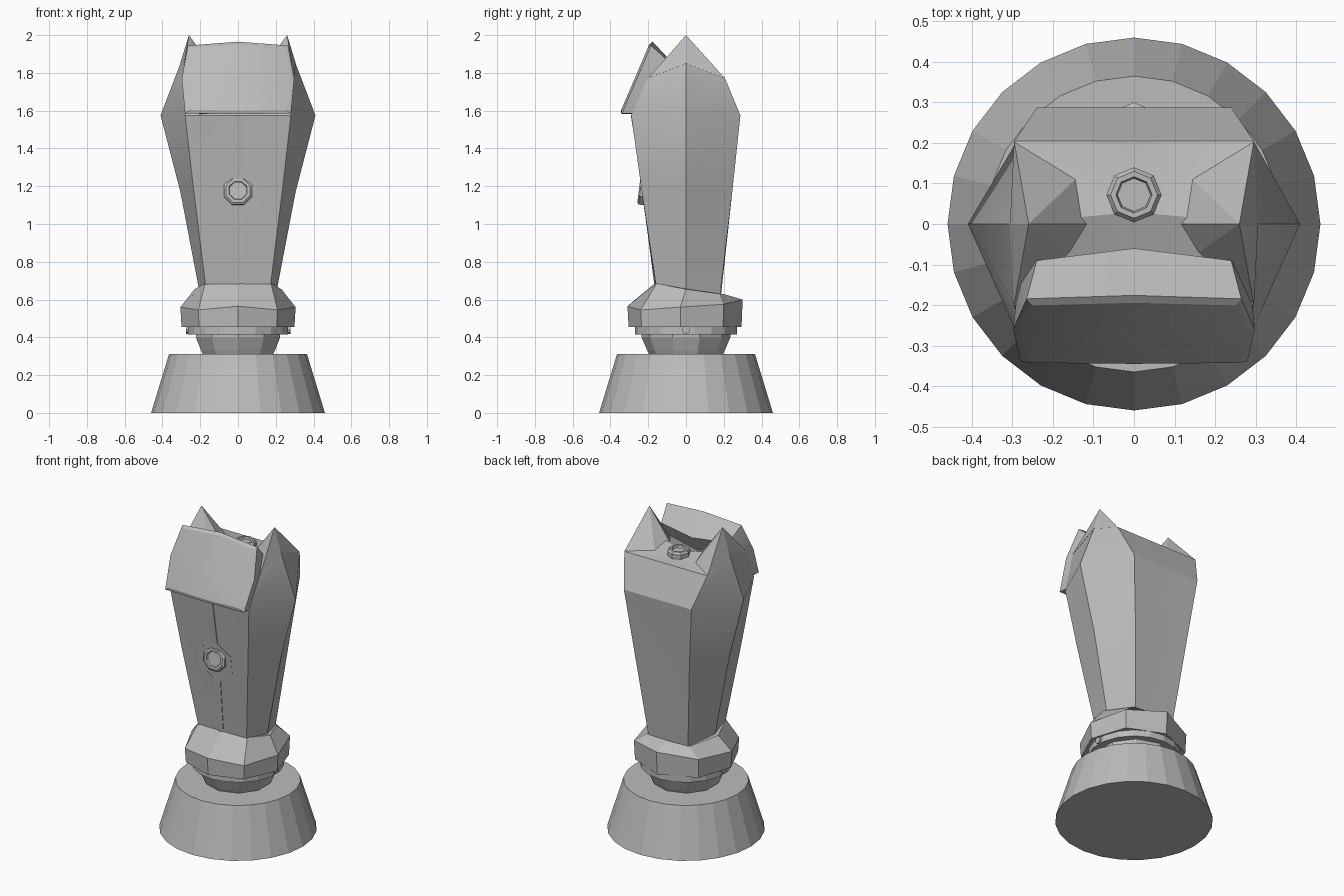
import bpy, bmesh, math
from mathutils import Matrix, Vector

cube = bpy.data.objects.get("Cube")
if cube:
    bpy.data.objects.remove(cube, do_unlink=True)

GREY = (0.5, 0.5, 0.5, 1)
mat = bpy.data.materials.new("stone grey")
mat.use_nodes = True
mat.diffuse_color = GREY
bsdf = next(n for n in mat.node_tree.nodes if n.type == 'BSDF_PRINCIPLED')
bsdf.inputs["Base Color"].default_value = GREY


def finish(bm, name, smooth=None):
    bmesh.ops.recalc_face_normals(bm, faces=bm.faces)
    me = bpy.data.meshes.new(name)
    bm.to_mesh(me)
    bm.free()
    ob = bpy.data.objects.new(name, me)
    bpy.context.collection.objects.link(ob)
    me.materials.append(mat)
    if smooth:
        bpy.ops.object.select_all(action='DESELECT')
        ob.select_set(True)
        bpy.context.view_layer.objects.active = ob
        bpy.ops.object.shade_smooth_by_angle(angle=math.radians(smooth))
    return ob


def loft(name, rings, smooth=None, tip=None, matrix=None):
    """Skin closed rings; the last is capped flat or gathered to a tip."""
    bm = bmesh.new()
    loops = [[bm.verts.new(p) for p in ring] for ring in rings]
    n = len(loops[0])
    for a, b in zip(loops, loops[1:]):
        for i in range(n):
            j = (i + 1) % n
            bm.faces.new((a[i], a[j], b[j], b[i]))
    bm.faces.new(loops[0])
    if tip:
        t = bm.verts.new(tip)
        for i in range(n):
            bm.faces.new((loops[-1][i], loops[-1][(i + 1) % n], t))
    else:
        bm.faces.new(loops[-1])
    if matrix:
        bm.transform(matrix)
    return finish(bm, name, smooth)


def mirrored(half):
    """Half outline from centre to centre, completed across x."""
    return half + [(-x, y, z) for x, y, z in half[-2:0:-1]]


def lathe(name, profile, sides, smooth=None, matrix=None):
    rings = [[(r * math.sin(k * math.tau / sides), r * math.cos(k * math.tau / sides), z)
              for k in range(sides)] for r, z in profile]
    return loft(name, rings, smooth, matrix=matrix)


# Pedestal, bowl and ring
lathe("pedestal", [(0.46, 0), (0.365, 0.312)], 24)
lathe("bowl", [(0.19, 0.3), (0.205, 0.33), (0.235, 0.4), (0.235, 0.42)], 10)
lathe("neck_ring", [(0.27, 0.415), (0.27, 0.455)], 18)
for side, s in (("left", 1), ("right", -1)):
    lathe(side + "_ring_pin", [(0.022, -0.01), (0.022, 0.012)], 8,
          matrix=Matrix.Translation((s * 0.265, 0, 0.44)) @ Matrix.Rotation(math.pi / 2, 4, 'Y'))

# Faceted collar
collar_mid = [(0, -0.31, 0.565), (0.21, -0.24, 0.545), (0.305, -0.03, 0.56),
              (0.23, 0.2, 0.575), (0, 0.3, 0.6)]
collar_low = [(x * 0.98, y * 0.98, 0.455) for x, y, z in collar_mid]
collar_top = [(0, -0.16, 0.69), (0.175, -0.155, 0.685), (0.23, 0, 0.655),
              (0.15, 0.18, 0.63), (0, 0.195, 0.63)]
loft("collar", [mirrored(r) for r in (collar_low, collar_mid, collar_top)], 15)

# Tapering column with the open crown
foot = [(0, -0.157, 0.62), (0.165, -0.15, 0.62), (0.2, 0, 0.62), (0.14, 0.18, 0.62), (0, 0.185, 0.62)]
waist = [(0, -0.24, 1.28), (0.235, -0.235, 1.18), (0.305, 0, 1.17), (0.195, 0.245, 1.17), (0, 0.235, 1.17)]
shoulder = [(0, -0.287, 1.575), (0.28, -0.29, 1.575), (0.41, 0, 1.575),
            (0.24, 0.288, 1.575), (0, 0.288, 1.575)]
crown = [(0, -0.2, 1.71), (0.295, -0.2, 1.775), (0.305, 0, 1.85),
         (0.295, 0.205, 1.775), (0, 0.205, 1.775)]
loft("column", [mirrored(r) for r in (foot, waist, shoulder, crown)], 25, tip=(0, 0.03, 1.79))

# Pointed horns either side of the crown
for side, s in (("left", 1), ("right", -1)):
    base = [(0.296, 0.205, 1.773), (0.145, 0.11, 1.785), (0.09, 0, 1.77),
            (0.145, -0.08, 1.76), (0.296, -0.2, 1.773), (0.306, 0, 1.85)]
    loft(side + "_horn", [[(s * x, y, z) for x, y, z in base]], tip=(s * 0.26, 0, 2.0))


# Front face plate with a hexagonal middle
def front_y(z):
    return -0.158 - (z - 0.64) * 0.128 if z < 1.28 else -0.24 - (z - 1.28) * 0.16


bm = bmesh.new()
rows = []
for w, z in ((0.014, 0.67), (0.024, 1.04), (0.115, 1.1), (0.115, 1.215), (0.024, 1.28), (0.022, 1.575)):
    rows.append([bm.verts.new((s * w, front_y(z) - 0.005, z)) for s in (-1, 1)])
for a, b in zip(rows, rows[1:]):
    bm.faces.new((a[0], a[1], b[1], b[0]))
ext = bmesh.ops.extrude_face_region(bm, geom=bm.faces[:])
bmesh.ops.translate(bm, vec=(0, 0.009, 0), verts=[v for v in ext["geom"] if isinstance(v, bmesh.types.BMVert)])
finish(bm, "front_inlay")


# Round studs with a sunken centre
def stud(name, r, h, matrix):
    lathe(name, [(r, -0.02), (r, h * 0.6), (r * 0.85, h), (r * 0.66, h), (r * 0.6, h * 0.55)],
          8, matrix=matrix)


stud("front_stud", 0.08, 0.02,
     Matrix.Translation((0, -0.23, 1.175)) @ Matrix.Rotation(math.radians(83), 4, 'X')
     @ Matrix.Rotation(math.pi / 8, 4, 'Z'))
stud("top_stud", 0.068, 0.032, Matrix.Translation((0, 0.072, 1.79)))

# Tilted visor block
face = [(0, 1.6), (0.25, 1.605), (0.272, 1.77), (0.25, 1.935), (0, 1.95)]
rim = [(0, 1.582), (0.28, 1.585), (0.298, 1.77), (0.265, 1.945), (0, 1.965)]


def tilt(outline, offset):
    return [(x, -0.345 + (z - 1.6) * 0.43 + offset, z) for x, z in outline]


back = [(0, -0.2, 1.58), (0.27, -0.22, 1.585), (0.285, -0.13, 1.77), (0.24, -0.09, 1.86), (0, -0.06, 1.84)]
loft("visor", [mirrored(r) for r in (tilt(face, 0), tilt(rim, 0.012), back)], 30)
